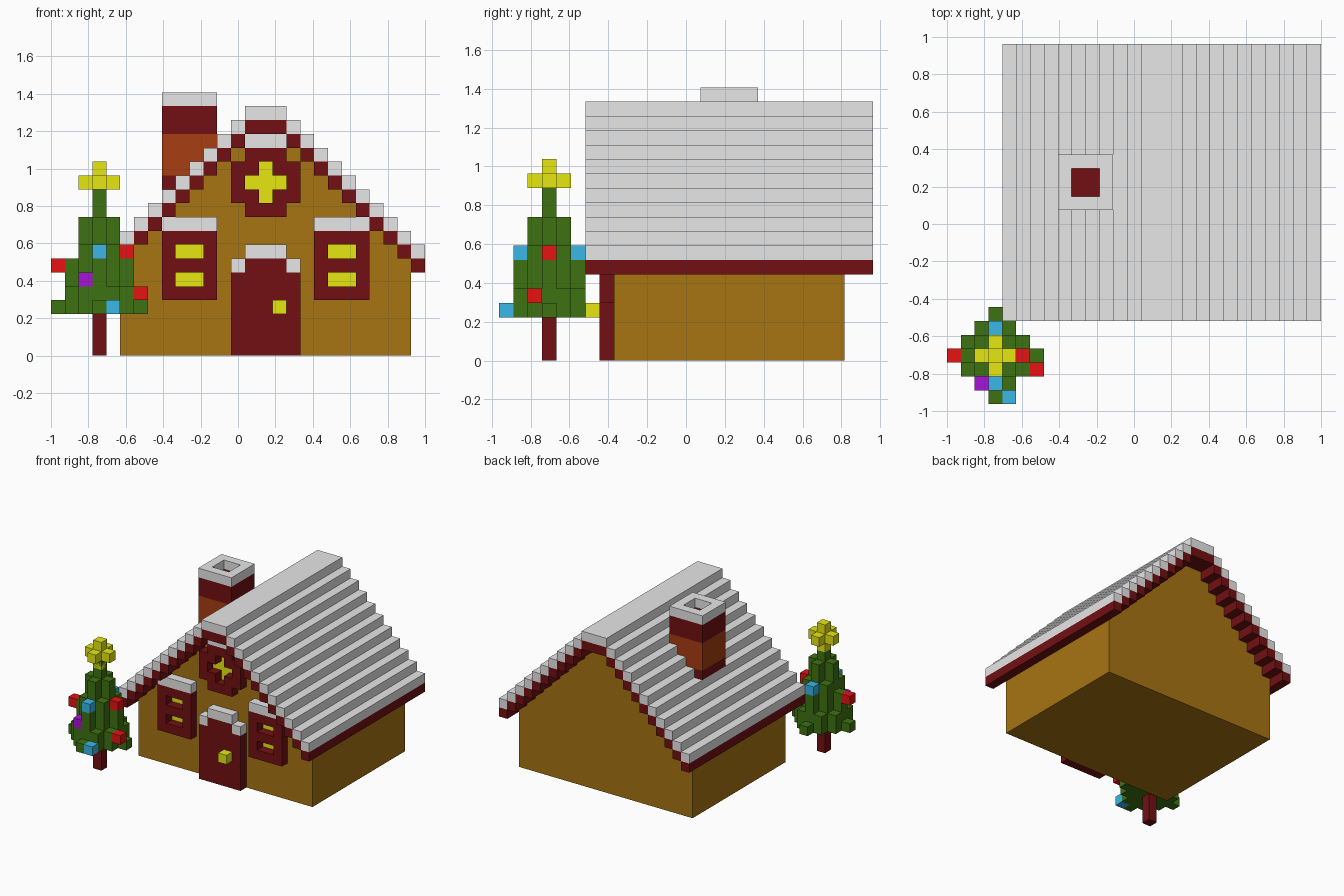
import bpy, bmesh
from mathutils import Vector

if "Cube" in bpy.data.objects:
    bpy.data.objects.remove(bpy.data.objects["Cube"])

U = 2 / 27                               # edge length of one block
ORIGIN = Vector((-1.0, -13 * U, 0.0))    # corner of the block grid


def material(name, rgb):
    m = bpy.data.materials.new(name)
    m.use_nodes = True
    m.diffuse_color = (*rgb, 1)
    bsdf = next(n for n in m.node_tree.nodes if n.type == 'BSDF_PRINCIPLED')
    bsdf.inputs["Base Color"].default_value = (*rgb, 1)
    return m


SNOW = material("snow_white", (0.8, 0.8, 0.8))
WALL = material("gingerbread_brown", (0.39, 0.177, 0.006))
DARK = material("dark_red", (0.17, 0.005, 0.006))
BRICK = material("brick_orange", (0.385, 0.048, 0.006))
YELLOW = material("yellow", (0.8, 0.8, 0.006))
GREEN = material("pine_green", (0.048, 0.17, 0.006))
RED = material("bright_red", (0.8, 0.006, 0.006))
BLUE = material("sky_blue", (0.041, 0.476, 0.8))
PURPLE = material("purple", (0.385, 0.006, 0.69))


def box(i0, i1, j0, j1, k0, k1):
    """Set of grid blocks; upper limits are exclusive."""
    return {(i, j, k) for i in range(i0, i1) for j in range(j0, j1) for k in range(k0, k1)}


def blocks(name, cells, mat):
    """Mesh the outer skin of a set of blocks and merge its flat areas."""
    bm = bmesh.new()
    for c in cells:
        for axis in range(3):
            for side in (0, 1):
                n = list(c)
                n[axis] += 2 * side - 1
                if tuple(n) in cells:
                    continue
                a, b = (axis + 1) % 3, (axis + 2) % 3
                quad = []
                for da, db in ((0, 0), (1, 0), (1, 1), (0, 1)):
                    p = Vector(c)
                    p[axis] += side
                    p[a] += da
                    p[b] += db
                    quad.append(bm.verts.new(ORIGIN + p * U))
                bm.faces.new(quad if side else quad[::-1])
    bmesh.ops.remove_doubles(bm, verts=bm.verts[:], dist=U * 0.01)
    bmesh.ops.dissolve_limit(bm, angle_limit=0.01, verts=bm.verts[:], edges=bm.edges[:])
    me = bpy.data.meshes.new(name)
    bm.to_mesh(me)
    bm.free()
    me.materials.append(mat)
    ob = bpy.data.objects.new(name, me)
    bpy.context.collection.objects.link(ob)
    return ob


# Roof height over each column: steps of one block with a flat ridge
MID = 15


def eave(i):
    return 17 - max(1, abs(i - MID))


# Window panes lie in the plane of the wall
def plus(i, j, k):
    return box(i - 1, i + 2, j, j + 1, k, k + 1) | box(i, i + 1, j, j + 1, k - 1, k + 2)


WINDOWS = {"right_window": 8, "left_window": 19}
panes = {"gable_window_pane": plus(15, 8, 12)}
for name, i in WINDOWS.items():
    panes[name + "_pane"] = box(i + 1, i + 3, 8, 9, 5, 6) | box(i + 1, i + 3, 8, 9, 7, 8)

# Walls with stepped gables
walls = set()
for i in range(5, 26):
    walls |= box(i, i + 1, 8, 24, 0, eave(i))
for name, cells in panes.items():
    walls -= cells
    blocks(name, cells, YELLOW)
blocks("house_walls", walls, WALL)

# Roof: dark stepped boards with a snow layer on top
boards, snow = set(), set()
for i in range(4, 27):
    boards |= box(i, i + 1, 6, 26, eave(i), eave(i) + 1)
    snow |= box(i, i + 1, 6, 26, eave(i) + 1, eave(i) + 2)
blocks("roof_boards", boards, DARK)
blocks("roof_snow", snow, SNOW)

# Lower windows: frame with two openings, snow on the lintel
for name, i in WINDOWS.items():
    frame = box(i, i + 4, 7, 8, 4, 9)
    frame -= {(x, y - 1, z) for x, y, z in panes[name + "_pane"]}
    blocks(name + "_frame", frame, DARK)
    blocks(name + "_snow", box(i, i + 4, 7, 8, 9, 10), SNOW)

# Round gable window
ring = box(13, 18, 7, 8, 11, 14) | box(14, 17, 7, 8, 10, 15)
blocks("gable_window_frame", ring - plus(15, 7, 12), DARK)
blocks("gable_window_snow", box(14, 17, 7, 8, 15, 16), SNOW)

# Door
blocks("door", box(13, 18, 7, 8, 0, 6) | box(14, 17, 7, 8, 6, 7), DARK)
blocks("door_snow", box(14, 17, 7, 8, 7, 8) | {(13, 7, 6), (17, 7, 6)}, SNOW)
blocks("door_knob", {(16, 6, 3)}, YELLOW)

# Chimney
blocks("chimney_base", box(8, 12, 14, 18, 12, 13), DARK)
blocks("chimney_bricks", box(8, 12, 14, 18, 13, 16), BRICK)
blocks("chimney_top", box(8, 12, 14, 18, 16, 18), DARK)
blocks("chimney_snow", box(8, 12, 14, 18, 18, 19) - box(9, 11, 15, 17, 18, 19), SNOW)

# Tree: each layer is (height, diamond radius, limit along each axis)
LAYERS = [(3, 3, 3), (4, 3, 2), (5, 2, 2), (6, 2, 2), (7, 2, 1),
          (8, 1, 1), (9, 1, 1), (10, 0, 0), (11, 0, 0)]
branches = set()
for k, radius, lim in LAYERS:
    branches |= {(3 + x, 3 + y, k) for x in range(-lim, lim + 1)
                 for y in range(-lim, lim + 1) if abs(x) + abs(y) <= radius}
blocks("tree_trunk", box(3, 4, 3, 4, 0, 3), DARK)
blocks("tree_branches", branches, GREEN)
blocks("tree_star", plus(3, 3, 12) | box(3, 4, 2, 5, 12, 13) - {(3, 3, 11)}, YELLOW).data.update()

# Tree ornaments
ORNAMENTS = {"red": (RED, [(0, 3, 6), (5, 3, 7), (6, 2, 4)]),
             "blue": (BLUE, [(3, 1, 7), (3, 5, 7), (4, 0, 3)]),
             "purple": (PURPLE, [(2, 1, 5)])}
for colour, (mat, cells) in ORNAMENTS.items():
    for n, c in enumerate(cells, 1):
        blocks(f"{colour}_ornament_{n}", {c}, mat)
